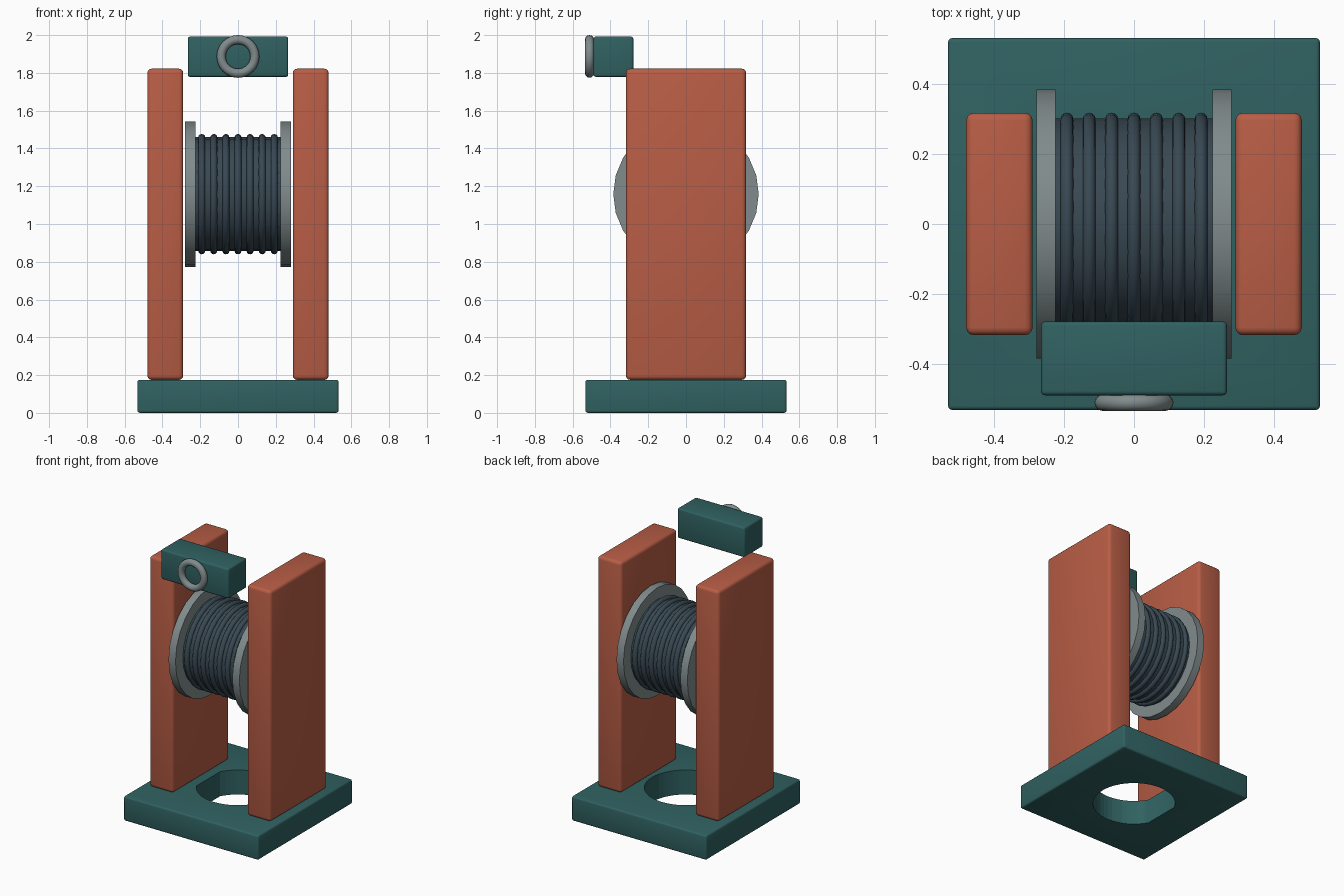
import bpy, bmesh, math
from math import pi

if "Cube" in bpy.data.objects:
    bpy.data.objects.remove(bpy.data.objects["Cube"])


def material(name, rgb):
    m = bpy.data.materials.new(name)
    m.diffuse_color = (*rgb, 1)
    m.use_nodes = True
    m.node_tree.nodes["Principled BSDF"].inputs["Base Color"].default_value = m.diffuse_color
    return m


TEAL = material("teal_paint", (0.03, 0.12, 0.12))
ORANGE = material("orange_paint", (0.48, 0.11, 0.06))
CABLE = material("dark_cable", (0.04, 0.065, 0.085))
STEEL = material("steel", (0.22, 0.26, 0.265))


def finish(name, mat, angle=35):
    ob = bpy.context.object
    ob.name = ob.data.name = name
    ob.data.materials.clear()
    ob.data.materials.append(mat)
    bpy.ops.object.shade_smooth_by_angle(angle=math.radians(angle))
    return ob


def box(name, lo, hi, bevel, mat):
    mid = [(a + b) / 2 for a, b in zip(lo, hi)]
    bpy.ops.mesh.primitive_cube_add(size=1, location=mid)
    bpy.context.object.scale = [b - a for a, b in zip(lo, hi)]
    bpy.ops.object.transform_apply(location=False)
    mod = bpy.context.object.modifiers.new("edge_bevel", 'BEVEL')
    mod.width, mod.segments = bevel, 3
    bpy.ops.object.modifier_apply(modifier=mod.name)
    return finish(name, mat)


def disc(name, x, radius, width, mat):
    bpy.ops.mesh.primitive_cylinder_add(vertices=24, radius=radius, depth=width,
                                        location=(x, 0, AXIS_Z), rotation=(0, pi / 2, 0))
    return finish(name, mat)


def ring(name, loc, rot, major, minor, seg, mat):
    bpy.ops.mesh.primitive_torus_add(location=loc, rotation=rot, major_radius=major,
                                     minor_radius=minor, major_segments=seg, minor_segments=12)
    return finish(name, mat, 60)


AXIS_Z = 1.158

# Base plate with a D-shaped hole (flat on the left side)
base = box("base_plate", (-0.532, -0.532, 0), (0.532, 0.532, 0.175), 0.012, TEAL)
R, FLAT = 0.27, 0.235
end = pi - math.acos(FLAT / R)
bm = bmesh.new()
outline = [bm.verts.new((R * math.cos(a), R * math.sin(a), -0.1))
           for a in (-end + 2 * end * i / 40 for i in range(41))]
face = bm.faces.new(outline)
ext = bmesh.ops.extrude_face_region(bm, geom=[face])
bmesh.ops.translate(bm, vec=(0, 0, 0.4),
                    verts=[g for g in ext["geom"] if isinstance(g, bmesh.types.BMVert)])
bmesh.ops.recalc_face_normals(bm, faces=bm.faces)
cut_mesh = bpy.data.meshes.new("hole_cutter")
bm.to_mesh(cut_mesh)
bm.free()
cutter = bpy.data.objects.new("hole_cutter", cut_mesh)
bpy.context.collection.objects.link(cutter)
cutter.hide_render = True
mod = base.modifiers.new("d_hole", 'BOOLEAN')
mod.operation, mod.object, mod.solver = 'DIFFERENCE', cutter, 'EXACT'
bpy.context.view_layer.objects.active = base
# The smoothing modifier or edge marks stay; only the hole is baked in
bpy.ops.object.modifier_apply(modifier=mod.name)
bpy.data.objects.remove(cutter)
bpy.ops.object.select_all(action='DESELECT')
base.select_set(True)
finish("base_plate", TEAL)

# Uprights and spool flanges, mirrored left and right
for side, s in (("left", -1), ("right", 1)):
    xs = sorted((s * 0.29, s * 0.48))
    box(side + "_upright", (xs[0], -0.318, 0.175), (xs[1], 0.318, 1.822), 0.022, ORANGE)
    disc(side + "_flange", s * 0.252, 0.385, 0.055, STEEL)

# Spool drum and wound cable
disc("spool_drum", 0, 0.302, 0.452, CABLE)
for i in range(7):
    ring(f"cable_turn_{i + 1}", ((i - 3) * 0.064, 0, AXIS_Z), (0, pi / 2, 0),
         0.300, 0.0185, 32, CABLE)

# Head block with a guide ring on its front
box("head_block", (-0.266, -0.49, 1.779), (0.266, -0.279, 1.992), 0.012, TEAL)
ring("guide_ring", (0, -0.511, 1.887), (pi / 2, 0, 0), 0.089, 0.024, 32, STEEL)
